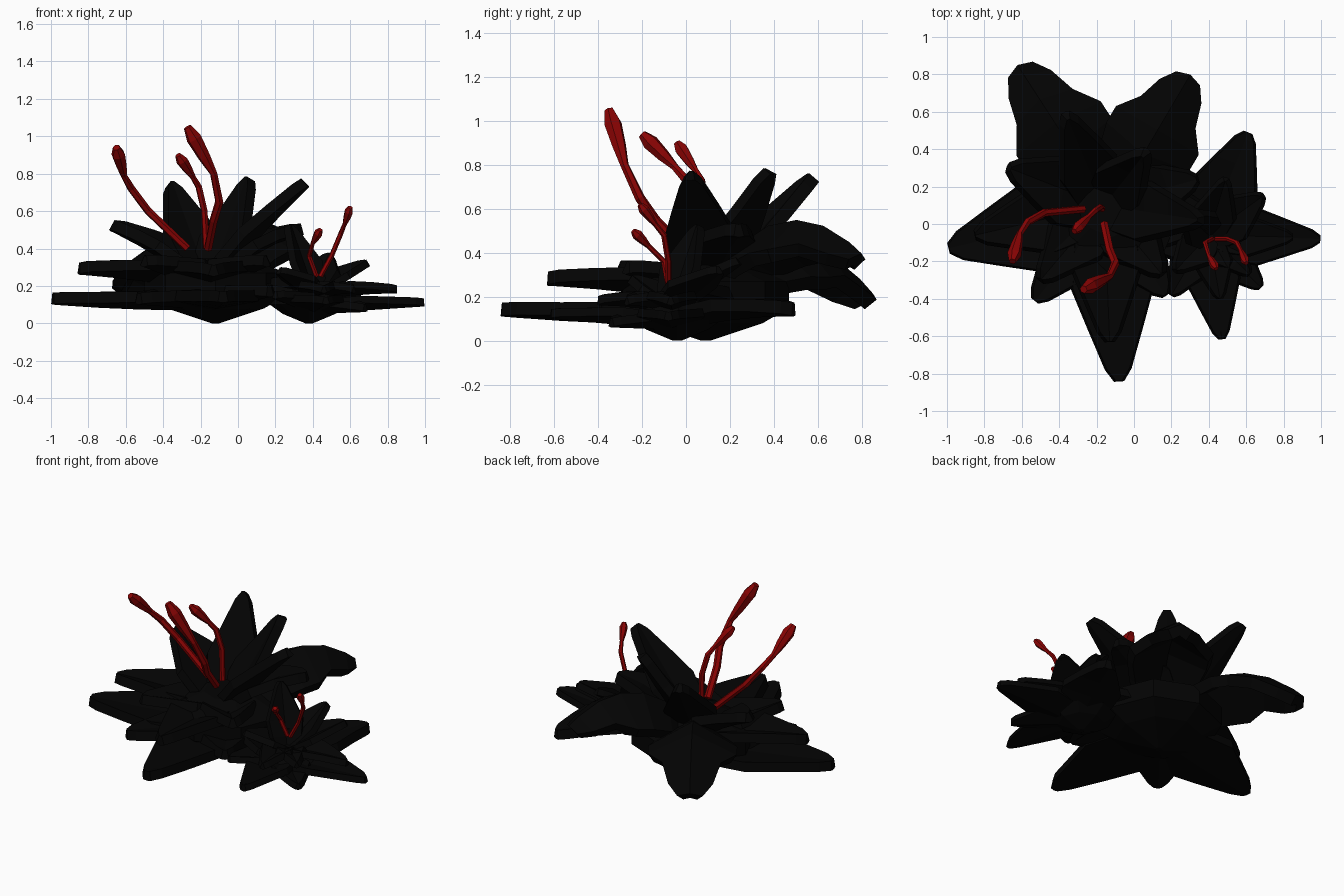
import bpy, bmesh, math
from mathutils import Vector

cube = bpy.data.objects.get("Cube")
if cube:
    bpy.data.objects.remove(cube)


def material(name, color):
    m = bpy.data.materials.new(name)
    m.use_nodes = True
    m.diffuse_color = color
    m.node_tree.nodes["Principled BSDF"].inputs["Base Color"].default_value = color
    return m


BLACK = material("petal black", (0.001, 0.001, 0.001, 1))
RED = material("stamen red", (0.25, 0.001, 0.001, 1))

# Petal outlines: position along the petal, share of the full half width
POINTED = [(0, 0.5), (0.2, 0.85), (0.45, 1), (0.7, 0.64), (0.93, 0.3), (1, 0.1)]
BROAD = [(0, 0.6), (0.2, 0.85), (0.4, 1), (0.58, 1), (0.75, 0.64), (0.92, 0.47), (1, 0.24)]


def finish(name, bm, mat):
    bmesh.ops.recalc_face_normals(bm, faces=bm.faces)
    mesh = bpy.data.meshes.new(name)
    bm.to_mesh(mesh)
    bm.free()
    mesh.materials.append(mat)
    ob = bpy.data.objects.new(name, mesh)
    bpy.context.collection.objects.link(ob)
    return ob


def petal(name, base, tip, half_width, arch=0.0, crease=0.04, thick=0.06, outline=POINTED):
    """Creased leaf from base to tip; arch lifts its middle."""
    base, tip = Vector(base), Vector(tip)
    control = (base + tip) / 2 + Vector((0, 0, 2 * arch))
    along = tip - base
    side = Vector((along.y, -along.x, 0)).normalized()
    bm = bmesh.new()
    rows = []
    for t, w in outline:
        p = base * (1 - t) ** 2 + control * 2 * t * (1 - t) + tip * t * t
        slope = (control - base) * (1 - t) + (tip - control) * t
        up = side.cross(slope).normalized()
        rows.append([bm.verts.new(p + side * s * w * half_width + up * crease * w * abs(s))
                     for s in (-1, 0, 1)])
    for a, b in zip(rows, rows[1:]):
        for i in range(2):
            bm.faces.new((a[i], a[i + 1], b[i + 1], b[i]))
    ob = finish(name, bm, BLACK)
    mod = ob.modifiers.new("thickness", "SOLIDIFY")
    mod.thickness = thick
    mod.offset = 0


def cup(name, x, y, profile, sides=8):
    """Faceted flower base turned from a profile of (radius, height)."""
    bm = bmesh.new()
    rings = [[bm.verts.new((x + r * math.cos(2 * math.pi * i / sides),
                            y + r * math.sin(2 * math.pi * i / sides), z))
              for i in range(sides)] for r, z in profile]
    for a, b in zip(rings, rings[1:]):
        for i in range(sides):
            j = (i + 1) % sides
            bm.faces.new((a[i], a[j], b[j], b[i]))
    bm.faces.new(rings[0])
    bm.faces.new(rings[-1])
    finish(name, bm, BLACK)


def stamen(name, path, size=1.0, sides=6):
    """Thin stalk along the path; its last leg swells into the anther."""
    pts = [Vector(p) for p in path]
    a, b = pts[-2], pts[-1]
    pts[-1:] = [a.lerp(b, 0.35), a.lerp(b, 0.75), b]
    radii = [0.021] * (len(pts) - 4) + [0.018, 0.03, 0.038, 0.02]
    bm = bmesh.new()
    rings = []
    for i, p in enumerate(pts):
        d = (pts[min(i + 1, len(pts) - 1)] - pts[max(i - 1, 0)]).normalized()
        u = d.cross(Vector((0.3, 1, 0))).normalized()
        v = d.cross(u)
        rings.append([bm.verts.new(p + size * radii[i] * (
            u * math.cos(2 * math.pi * k / sides) + v * math.sin(2 * math.pi * k / sides)))
            for k in range(sides)])
    for r, s in zip(rings, rings[1:]):
        for k in range(sides):
            j = (k + 1) % sides
            bm.faces.new((r[k], r[j], s[j], s[k]))
    bm.faces.new(rings[0])
    bm.faces.new(rings[-1])
    finish(name, bm, RED)


# Large flower
cup("large_flower_base", -0.12, 0.09, [(0.02, 0), (0.26, 0.08), (0.38, 0.15), (0.38, 0.27), (0.16, 0.35)])
low, mid = (-0.14, 0.08, 0.1), (-0.16, 0.1, 0.2)
petal("large_outer_petal_right", low, (-0.99, -0.13, 0.13), 0.25, -0.01)
petal("large_outer_petal_front", low, (-0.08, -0.84, 0.14), 0.22, -0.01)
petal("large_outer_petal_front_right", low, (-0.53, -0.41, 0.13), 0.18)
petal("large_outer_petal_front_left", low, (0.17, -0.38, 0.17), 0.18)
petal("large_outer_petal_left", low, (0.45, 0.02, 0.24), 0.2)
petal("large_back_petal_right", (-0.15, 0.12, 0.22), (-0.61, 0.83, 0.19), 0.25, 0.21, -0.15, 0.07, BROAD)
petal("large_back_petal_left", (-0.1, 0.12, 0.25), (0.29, 0.78, 0.37), 0.24, 0.2, -0.13, 0.07, BROAD)
petal("large_middle_petal_right", mid, (-0.85, -0.06, 0.29), 0.19, 0.01, 0.06)
petal("large_middle_petal_front", mid, (-0.13, -0.63, 0.28), 0.19, 0.01, 0.06)
petal("large_middle_petal_front_right", mid, (-0.5, -0.3, 0.33), 0.17, 0, 0.06)
petal("large_middle_petal_front_left", mid, (0.15, -0.27, 0.33), 0.17, 0, 0.06)
petal("large_middle_petal_back_right", mid, (-0.67, 0.3, 0.52), 0.19, 0.02, 0.06)
petal("large_upright_petal_right", mid, (-0.36, 0.58, 0.74), 0.16, -0.01)
petal("large_upright_petal_back", mid, (0.06, 0.38, 0.77), 0.15, -0.03)
petal("large_upright_petal_left", mid, (0.36, 0.02, 0.75), 0.16, 0.01)
petal("large_side_petal_left", mid, (0.34, 0.24, 0.5), 0.18, 0.05)

# Small flower
cup("small_flower_base", 0.38, -0.04, [(0.02, 0), (0.14, 0.05), (0.21, 0.1), (0.13, 0.18)])
low, mid = (0.39, -0.06, 0.07), (0.4, -0.06, 0.14)
petal("small_outer_petal_left", low, (0.995, -0.08, 0.11), 0.15, thick=0.04)
petal("small_outer_petal_back", low, (0.61, 0.49, 0.14), 0.18, 0.02)
petal("small_outer_petal_front", low, (0.47, -0.615, 0.12), 0.14, thick=0.04)
petal("small_outer_petal_front_left", low, (0.68, -0.34, 0.08), 0.12, thick=0.04)
petal("small_outer_petal_front_right", low, (0.2, -0.38, 0.15), 0.12, thick=0.04)
petal("small_outer_petal_right", low, (0.08, -0.12, 0.2), 0.13, thick=0.04)
petal("small_inner_petal_left", mid, (0.85, -0.07, 0.18), 0.11, 0.01, thick=0.04)
petal("small_inner_petal_back_left", mid, (0.69, 0.15, 0.32), 0.13, thick=0.04)
petal("small_inner_petal_front", mid, (0.46, -0.4, 0.18), 0.1, 0.01, thick=0.04)
petal("small_inner_petal_front_left", mid, (0.62, -0.27, 0.18), 0.09, 0.01, thick=0.04)
petal("small_inner_petal_front_right", mid, (0.22, -0.25, 0.28), 0.11, thick=0.04)
petal("small_inner_petal_back", mid, (0.49, 0.24, 0.36), 0.11, thick=0.04)
petal("small_upright_petal_right", mid, (0.27, 0.06, 0.52), 0.11, thick=0.04)

# Stamens
stamen("large_stamen_right", [(-0.27, 0.08, 0.4), (-0.48, 0.06, 0.6), (-0.57, 0.01, 0.72),
                              (-0.61, -0.05, 0.79), (-0.65, -0.2, 0.94)])
stamen("large_stamen_front", [(-0.16, 0, 0.4), (-0.13, -0.14, 0.55), (-0.1, -0.21, 0.65),
                              (-0.13, -0.28, 0.8), (-0.27, -0.35, 1.05)], 1.1)
stamen("large_stamen_middle", [(-0.17, 0.08, 0.4), (-0.18, 0.09, 0.6), (-0.21, 0.07, 0.73),
                               (-0.24, 0.04, 0.78), (-0.32, -0.04, 0.9)], 0.85)
stamen("small_stamen_left", [(0.44, -0.08, 0.25), (0.5, -0.08, 0.36), (0.55, -0.1, 0.48),
                             (0.57, -0.14, 0.53), (0.6, -0.21, 0.62)], 0.65)
stamen("small_stamen_right", [(0.42, -0.08, 0.25), (0.38, -0.1, 0.36), (0.4, -0.17, 0.43),
                              (0.44, -0.24, 0.5)], 0.65)
